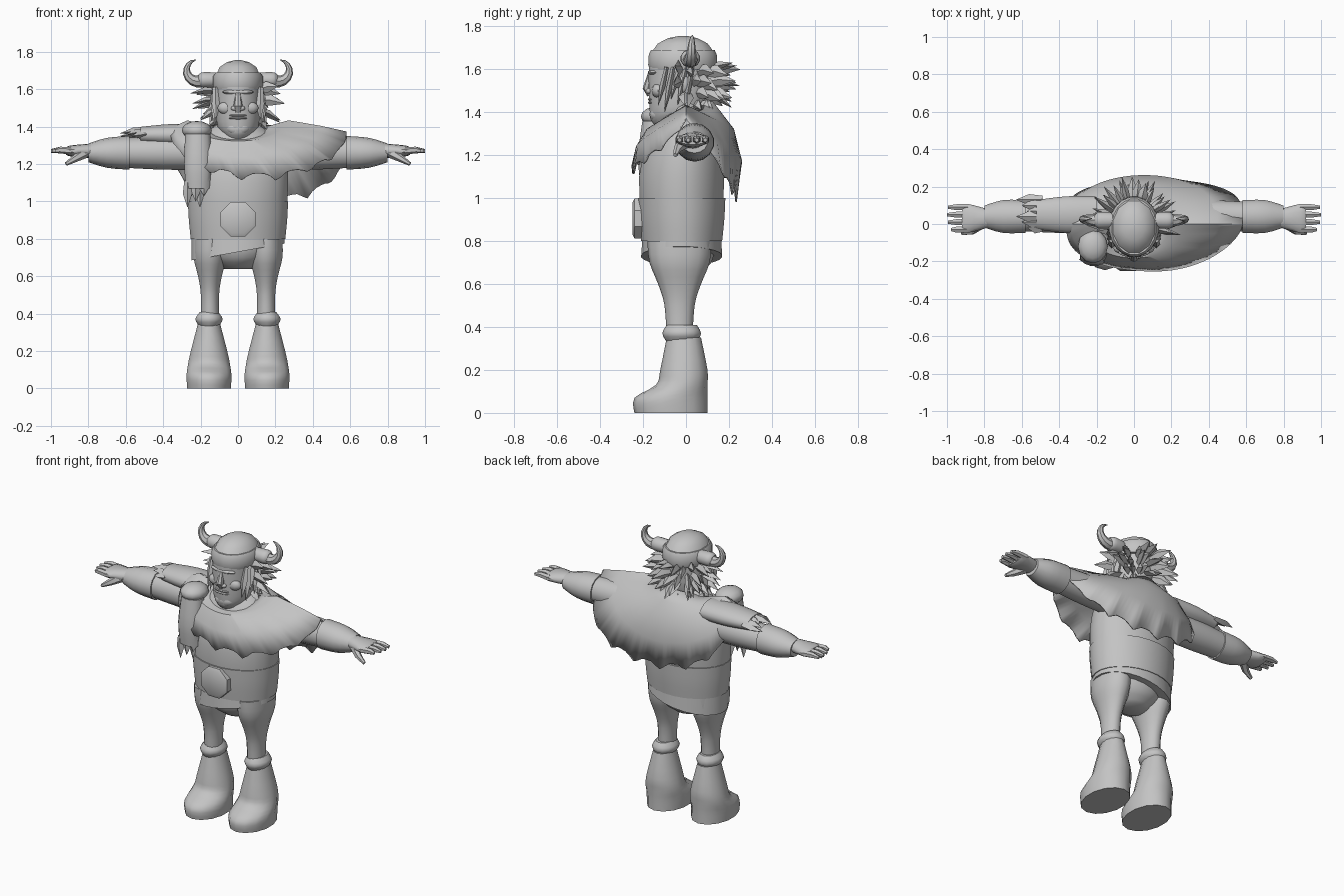
import bpy, bmesh, math, random
from math import sin, cos, pi, radians, sqrt
from mathutils import Vector, Matrix

if "Cube" in bpy.data.objects:
    bpy.data.objects.remove(bpy.data.objects["Cube"])
random.seed(4)

clay = bpy.data.materials.new("clay_grey")
clay.use_nodes = True
clay.diffuse_color = (.55, .55, .55, 1)
clay.node_tree.nodes["Principled BSDF"].inputs["Base Color"].default_value = clay.diffuse_color
parts = []


def finish(name, bm):
    bmesh.ops.recalc_face_normals(bm, faces=bm.faces)
    mesh = bpy.data.meshes.new(name)
    bm.to_mesh(mesh)
    bm.free()
    mesh.materials.append(clay)
    ob = bpy.data.objects.new(name, mesh)
    bpy.context.collection.objects.link(ob)
    parts.append(ob)
    return ob


def skin(bm, loops, caps=True):
    """Join a list of closed point loops with quads."""
    rows = [[bm.verts.new(point) for point in loop] for loop in loops]
    count = len(rows[0])
    for low, high in zip(rows, rows[1:]):
        for i in range(count):
            j = (i + 1) % count
            bm.faces.new((low[i], low[j], high[j], high[i]))
    if caps:
        bm.faces.new(rows[0])
        bm.faces.new(rows[-1])


def smooth_rows(rows, steps):
    """Pass a soft curve through rows of values."""
    rows = [Vector(row) for row in rows]
    last = len(rows) - 1
    result = []
    for i in range(last):
        a, b, c, d = (rows[min(max(k, 0), last)] for k in range(i - 1, i + 3))
        for step in range(steps):
            t = step / steps
            tangent_in, tangent_out = (c - a) / 2, (d - b) / 2
            bend = t * t * (3 - 2 * t)
            result.append(b.lerp(c, bend) + tangent_in * (t * (1 - t) ** 2) - tangent_out * (t * t * (1 - t)))
    return result + [rows[last]]


PLACE = {"x": lambda u, v, w: (w, u, v), "y": lambda u, v, w: (u, w, v), "z": lambda u, v, w: (u, v, w)}


def loft(name, rings, centre=(0, 0), axis="z", n=16, side=1, steps=3):
    """Oval rings (position, radius u, radius v, shift v) along an axis."""
    loops = []
    for w, ru, rv, shift in smooth_rows([(*ring, 0)[:4] for ring in rings], steps):
        loop = []
        for i in range(n):
            a = 2 * pi * (i + .5) / n
            x, y, z = PLACE[axis](centre[0] + ru * cos(a), centre[1] + shift + rv * sin(a), w)
            loop.append((x * side, y, z))
        loops.append(loop)
    bm = bmesh.new()
    skin(bm, loops)
    return finish(name, bm)


def tube(bm, path, n=6, flat=1):
    """Tapered tube through rows of (x, y, z, radius)."""
    points = [Vector(row[:3]) for row in path]
    span = points[-1] - points[0]
    thin = min(range(3), key=lambda k: abs(span[k]))
    reference = Vector([float(k == thin) for k in range(3)])
    loops = []
    for i, point in enumerate(points):
        along = points[min(i + 1, len(points) - 1)] - points[max(i - 1, 0)]
        u = along.cross(reference).normalized()
        v = along.cross(u).normalized()
        angles = [2 * pi * k / n for k in range(n)]
        loops.append([point + path[i][3] * (u * cos(a) * flat + v * sin(a)) for a in angles])
    skin(bm, loops)


def tuft(bm, base, tip, radius, lift=0):
    """Leaf-shaped lock of hair or fur."""
    middle = Vector(base).lerp(Vector(tip), .5)
    middle.z += lift
    tube(bm, [(*base, radius * .7), (*middle, radius), (*tip, .001)], 4, .6)


def blob(bm, centre, size):
    matrix = Matrix.Translation(centre) @ Matrix.Diagonal((*size, 1))
    bmesh.ops.create_uvsphere(bm, u_segments=12, v_segments=8, radius=1, matrix=matrix)


# Torso, belt, buckle, shirt tail and hips
waist = (0, -.02)
loft("tunic", [(.8, .25, .18), (1.1, .27, .2), (1.3, .24, .16, .02), (1.42, .1, .09, .02)], waist, n=24)
loft("wide_belt", [(.8, .255, .19), (.9, .265, .2), (1, .27, .205)], waist, n=24)
loft("buckle", [(-.25, .08, .08), (-.24, .1, .1), (-.19, .1, .1)], (0, .905), "y", 8, steps=1)
tail = loft("shirt_tail", [(.7, .25, .19), (.81, .25, .185)], waist, n=24, steps=1)
for vert in tail.data.vertices:
    if vert.co.z < .8:
        vert.co.z += .03 + .18 * vert.co.x
loft("hips", [(.64, .08, .07), (.7, .16, .14), (.8, .23, .16)], waist, n=20)

# Limbs
for side, tag in ((1, "left_"), (-1, "right_")):
    def limb(name, rings, centre, axis):
        loft(tag + name, rings, centre, axis, 14, side)

    limb("leg", [(.34, .05, .06), (.5, .05, .07), (.6, .065, .1), (.7, .09, .14), (.8, .09, .15)], (.15, -.03), "z")
    limb("boot_cuff", [(.33, .05, .07), (.37, .075, .09), (.41, .05, .07)], (.155, -.02), "z")
    limb("boot", [(0, .12, .17, -.06), (.07, .123, .17, -.06), (.13, .115, .12, -.01), (.2, .1, .11), (.35, .06, .08)],
         (.155, -.01), "z")
    arm = (.04, 1.26)
    limb("upper_arm", [(.2, .09, .09), (.4, .09, .09), (.6, .08, .08)], arm, "x")
    limb("bracer", [(.58, .09, .09), (.7, .09, .08), (.8, .06, .05)], arm, "x")
    limb("palm", [(.78, .05, .04), (.89, .08, .03), (.92, .07, .02)], (.03, 1.27), "x")
    bm = bmesh.new()
    for k in range(4):
        y = .04 * k - .03
        reach = 1 - .006 * (k - 2) ** 2
        tube(bm, [(side * .89, y, 1.27, .02), (side * .95, y, 1.275, .018), (side * reach, y, 1.27, .01)])
    tube(bm, [(side * .82, 0, 1.26, .03), (side * .87, -.04, 1.23, .02), (side * .92, -.05, 1.2, .01)])
    finish(tag + "fingers", bm)

# Ragged poncho, longer at the back and sweeping out over the left arm
columns = 96
rows = [[], [], [], [], []]
for i in range(columns):
    a = 2 * pi * i / columns
    c, s = cos(a), sin(a)
    depth = abs(s)
    if s > 0:
        drop, hem_y, back = .35 * depth ** .6, .235 * sqrt(depth), .03
    else:
        drop, hem_y, back = .22 * depth, -.25 * depth ** (1.3 if c > 0 else .7), .015
    collar = Vector((.13 * c, .12 * s, 1.39 + .06 * s))
    shoulder = Vector((.27 * c, (.22 if s > 0 else .18) * s, 1.43 - .11 * depth))
    hem = Vector((.11 + .47 * c, hem_y, 1.37 - drop))
    chest = shoulder.lerp(hem, .5) + Vector((.02 * c, back * s, .04 * max(c, 0) * depth))
    hem.z -= .05 * sin(8 * a) ** 4 * depth * random.uniform(.5, 1)
    for row, point in zip(rows, (collar, collar.lerp(shoulder, .5), shoulder, chest, hem)):
        row.append(point)
bm = bmesh.new()
skin(bm, rows, caps=False)
thickness = finish("poncho", bm).modifiers.new("thickness", "SOLIDIFY")
thickness.thickness = .008
thickness.offset = 0

# Fur flap over the right arm
loft("fur_sleeve", [(.2, .1, .06), (.36, .1, .06), (.52, .08, .045)], (.05, 1.355), "x", side=-1)
bm = bmesh.new()
for k in range(6):
    y = .03 * k - .02
    arch = .03 * sin(pi * k / 5)
    tuft(bm, (-.49, y, 1.36 + arch), (-.57 - .03 * (k % 3), y, 1.35 + arch / 2), .03)
finish("fur_sleeve_tufts", bm)

# Rolled pelt hanging from the right shoulder
loft("pelt", [(1.07, .065, .04), (1.2, .075, .05), (1.36, .07, .06, .03)], (-.215, -.175), n=12)
bm = bmesh.new()
blob(bm, (-.22, -.12, 1.38), (.08, .09, .05))
finish("pelt_roll", bm)
bm = bmesh.new()
for k in range(6):
    x = .022 * k - .27
    y = .03 * (k % 2) - .19
    tuft(bm, (x, y, 1.11), (x, y, .97 + .03 * (k * 2 % 3)), .025)
finish("pelt_fringe", bm)

# Head and face
loft("head", [(1.3, .07, .07), (1.355, .08, .11, -.02), (1.4, .11, .13, -.01), (1.5, .12, .145), (1.64, .12, .145)],
     (0, -.03), n=20)
bm = bmesh.new()
tube(bm, [(0, -.16, 1.59, .014), (0, -.178, 1.51, .024), (0, -.165, 1.48, .016)], 8)
blob(bm, (0, -.15, 1.585), (.085, .028, .015))
for side in (1, -1):
    blob(bm, (side * .02, -.172, 1.498), (.018, .015, .013))
    blob(bm, (side * .06, -.13, 1.5), (.05, .03, .035))
    blob(bm, (side * .125, -.01, 1.53), (.02, .03, .04))
finish("nose_brow_cheeks_ears", bm)
bm = bmesh.new()
for z in (1.445, 1.46):
    blob(bm, (0, -.158, z), (.05, .02, .008))
blob(bm, (0, -.145, 1.39), (.06, .025, .035))
finish("lips_and_chin", bm)

# Helmet and horns
crown = (0, -.015)
loft("helmet_band", [(1.6, .13, .155), (1.62, .135, .163), (1.67, .134, .16), (1.69, .12, .15)], crown, n=20, steps=1)
loft("helmet_dome", [(1.68, .12, .15), (1.72, .1, .12), (1.745, .06, .07), (1.755, .02, .02)], crown, n=12, steps=1)
for side, tag in ((1, "left_"), (-1, "right_")):
    loft(tag + "horn_socket", [(.11, .04, .04), (.14, .045, .042), (.19, .045, .042), (.21, .03, .03)],
         (.02, 1.65), "x", 12, side)
    bm = bmesh.new()
    arc = []
    for k in range(9):
        t = k / 8
        a = radians(190 * t - 110)
        arc.append((side * (.215 + .06 * cos(a)), .02 + .01 * t, 1.7 + .058 * sin(a), .034 * (1 - t) ** .8 + .002))
    tube(bm, arc, 8)
    finish(tag + "horn", bm)

# Shaggy hair: fanned locks in rows, then hanging side strands
bm = bmesh.new()
for z, reach, droop in ((1.59, .15, -.01), (1.54, .15, .02), (1.49, .12, .04), (1.43, .06, .04)):
    for i in range(13):
        a = radians(16 * (i + random.random()) - 14)
        outer = .11 + reach * random.uniform(.7, 1)
        tip = (outer * cos(a), outer * sin(a), z - droop + random.uniform(-.03, .03))
        tuft(bm, (.1 * cos(a), .1 * sin(a), z), tip, .03, .01)
for side in (1, -1):
    for k in range(5):
        y = .03 - .03 * k
        tuft(bm, (side * .12, y, 1.61), (side * (.15 - .008 * k), y - .04, 1.4 + .03 * (k % 3)), .022)
finish("hair", bm)

# Smooth shading with crisp edges
bpy.ops.object.select_all(action="DESELECT")
for ob in parts:
    ob.select_set(True)
bpy.context.view_layer.objects.active = parts[0]
bpy.ops.object.shade_smooth_by_angle(angle=radians(42))
